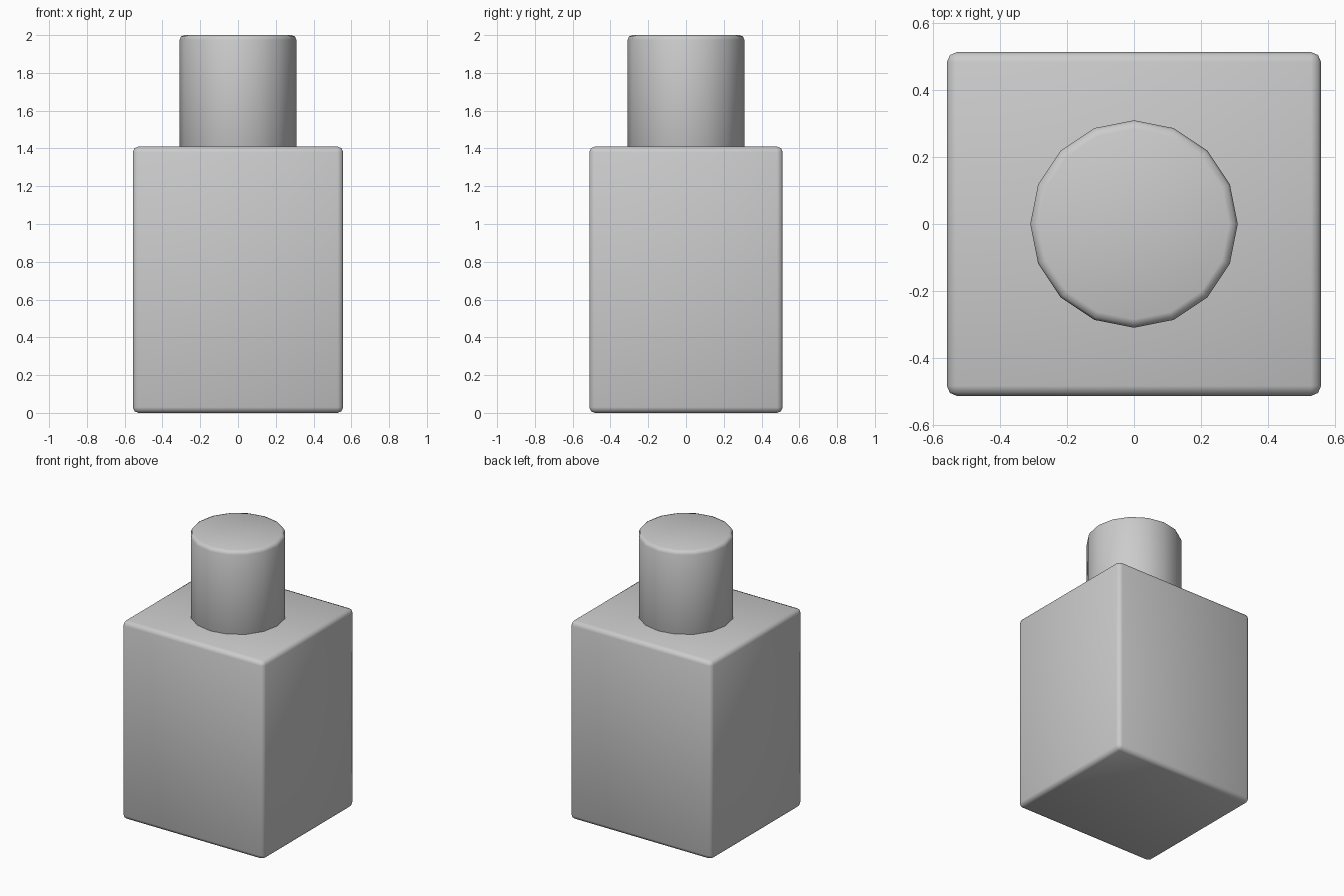
import bpy

if "Cube" in bpy.data.objects:
    bpy.data.objects.remove(bpy.data.objects["Cube"])


def finish(obj, name, width):
    """Name the part, round its sharp edges and smooth the shading."""
    obj.name = name
    bpy.ops.object.transform_apply(location=False, rotation=True, scale=True)
    bevel = obj.modifiers.new("rounded_edges", "BEVEL")
    bevel.width = width
    bevel.segments = 2
    bevel.limit_method = "ANGLE"
    bevel.angle_limit = 0.6  # keeps the 16 cap sides unbevelled
    bpy.ops.object.shade_smooth()


# Square bottle body
BODY_X, BODY_Y, BODY_TOP = 1.114, 1.024, 1.41
bpy.ops.mesh.primitive_cube_add(size=1, location=(0, 0, BODY_TOP / 2))
body = bpy.context.object
body.scale = (BODY_X, BODY_Y, BODY_TOP)
finish(body, "bottle_body", 0.03)

# Sixteen-sided cap, seated slightly into the body
CAP_BOTTOM, CAP_TOP = 1.38, 2.0
bpy.ops.mesh.primitive_cylinder_add(
    vertices=16, radius=0.309, depth=CAP_TOP - CAP_BOTTOM,
    location=(0, 0, (CAP_TOP + CAP_BOTTOM) / 2))
finish(bpy.context.object, "bottle_cap", 0.025)
